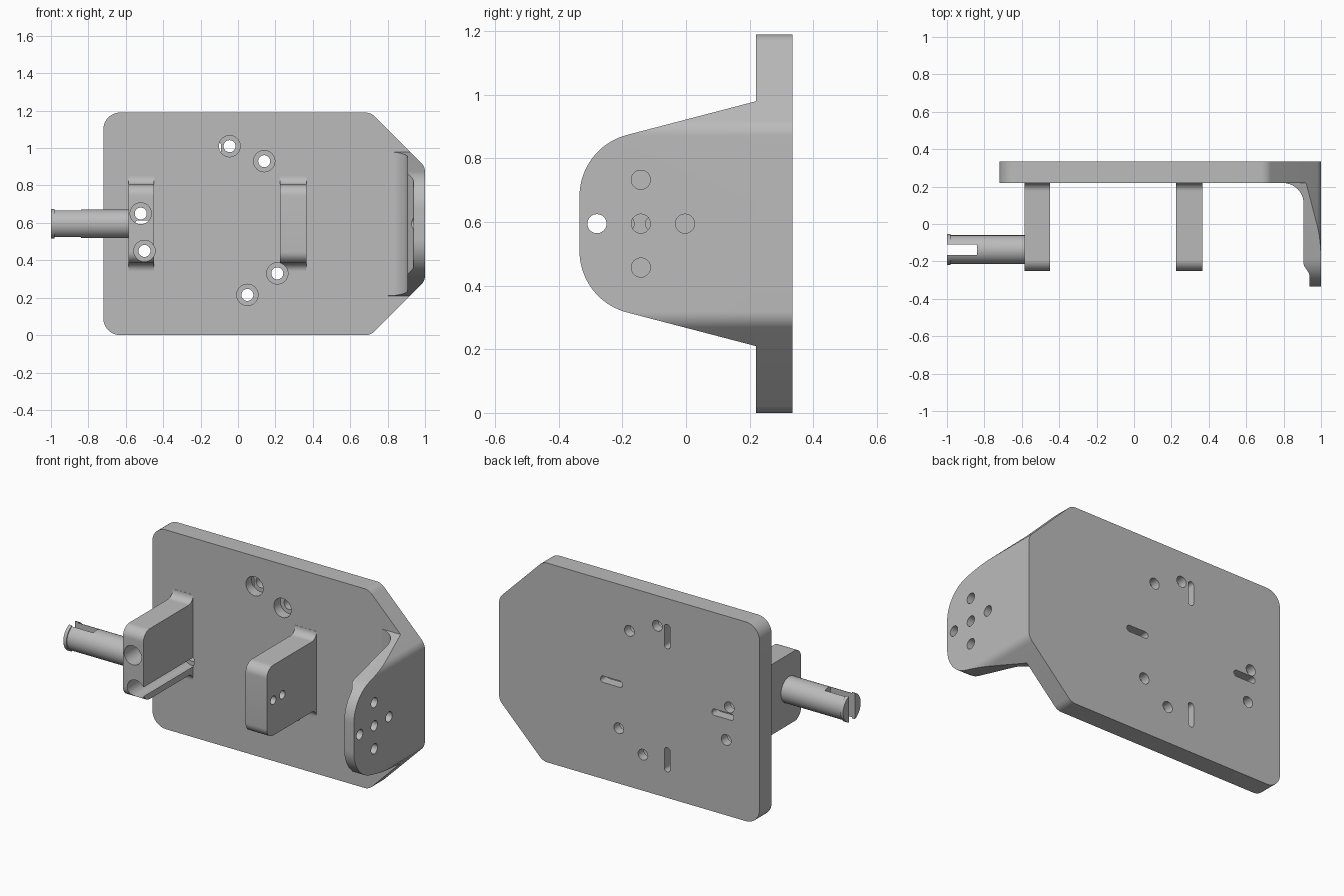
import bpy, bmesh, math
from mathutils import Vector, Matrix

old = bpy.data.objects.get("Cube")
if old:
    bpy.data.objects.remove(old, do_unlink=True)

grey = bpy.data.materials.new("plain grey")
grey.use_nodes = True
grey.diffuse_color = (0.5, 0.5, 0.5, 1)
grey.node_tree.nodes["Principled BSDF"].inputs["Base Color"].default_value = (0.5, 0.5, 0.5, 1)

MID = 0.595            # height of the symmetry line
FACE, BACK = 0.22, 0.335   # plate front and back


def rounded(corners, steps=10):
    """Outline from (u, v, radius) corners, each filleted."""
    out = []
    for i, (u, v, r) in enumerate(corners):
        p = Vector((u, v))
        if r == 0:
            out.append(p)
            continue
        a = (Vector(corners[i - 1][:2]) - p).normalized()
        b = (Vector(corners[(i + 1) % len(corners)][:2]) - p).normalized()
        half = a.angle(b) / 2
        centre = p + (a + b).normalized() * (r / math.sin(half))
        s = p + a * (r / math.tan(half)) - centre
        e = p + b * (r / math.tan(half)) - centre
        turn = s.angle_signed(e)
        for k in range(steps + 1):
            t = -turn * k / steps
            out.append(centre + Matrix.Rotation(t, 2) @ s)
    return out


def prism(name, outline, axis, lo, hi):
    """Extrude a 2D outline along one axis."""
    place = {"x": lambda u, v, d: (d, u, v),
             "y": lambda u, v, d: (u, d, v),
             "z": lambda u, v, d: (u, v, d)}[axis]
    bm = bmesh.new()
    ends = [[bm.verts.new(place(u, v, d)) for u, v in outline] for d in (lo, hi)]
    n = len(outline)
    bm.faces.new(ends[0])
    bm.faces.new(ends[1])
    for i in range(n):
        j = (i + 1) % n
        bm.faces.new((ends[0][i], ends[0][j], ends[1][j], ends[1][i]))
    bmesh.ops.recalc_face_normals(bm, faces=bm.faces)
    me = bpy.data.meshes.new(name)
    bm.to_mesh(me)
    bm.free()
    me.materials.append(grey)
    ob = bpy.data.objects.new(name, me)
    bpy.context.collection.objects.link(ob)
    return ob


def disc(u, v, r, n=32):
    return [(u + r * math.cos(math.tau * i / n), v + r * math.sin(math.tau * i / n))
            for i in range(n)]


def box(u0, u1, v0, v1, r=0):
    return rounded([(u0, v0, r), (u1, v0, r), (u1, v1, r), (u0, v1, r)])


def carve(ob, tools, mode="DIFFERENCE"):
    """Apply booleans one after another and drop the cutters."""
    bpy.context.view_layer.objects.active = ob
    for tool in tools:
        tool.hide_render = True
        mod = ob.modifiers.new("cut", "BOOLEAN")
        mod.operation, mod.solver, mod.object = mode, "EXACT", tool
        bpy.ops.object.modifier_apply(modifier=mod.name)
        bpy.data.objects.remove(tool, do_unlink=True)


def mirrored(half):
    """Close a lower half outline by mirroring it about MID."""
    return half + [(u, 2 * MID - v, r) for u, v, r in reversed(half)]


# Base plate with two clipped corners
plate_outline = rounded(mirrored([(-0.72, 0, 0.09), (0.71, 0, 0.07), (1, 0.29, 0.07)]))
plate = prism("base_plate", plate_outline, "y", FACE, BACK)

# Counterbored screw holes
screws = [(-0.045, 1.01), (0.14, 0.93), (0.21, 0.33), (0.05, 0.215),
          (-0.52, 0.65), (-0.5, 0.45)]


def screw_cutters(spots):
    cuts = []
    for u, v in spots:
        cuts.append(prism("bore", disc(u, v, 0.057), "y", -0.4, 0.28))
        cuts.append(prism("hole", disc(u, v, 0.032), "y", -0.4, 0.4))
    return cuts


carve(plate, screw_cutters(screws))

# Four radial blind slots in the back
cx, near, far, w = -0.11, 0.295, 0.44, 0.019
slots = []
for s in (-1, 1):
    a, b = sorted((s * near, s * far))
    slots.append(prism("slot", box(cx + a, cx + b, MID - w, MID + w, w * 0.98), "y", 0.275, 0.4))
    slots.append(prism("slot", box(cx - w, cx + w, MID + a, MID + b, w * 0.98), "y", 0.275, 0.4))
carve(plate, slots)

# Two lugs with rounded noses and filleted roots
h, f = 0.21, 0.045
lug_outline = rounded(mirrored([(FACE, MID - h - f, 0), (FACE - 0.001, MID - h - f, 0),
                                (FACE - 0.001, MID - h, f * 0.98), (-0.25, MID - h, 0.06)]))
left_lug = prism("left_lug", lug_outline, "x", 0.225, 0.365)
right_lug = prism("right_lug", lug_outline, "x", -0.585, -0.45)
carve(left_lug, [prism("hole", disc(y, MID, 0.025), "x", 0.1, 0.5) for y in (-0.188, -0.102)]
      + screw_cutters(screws[2:3]))
carve(right_lug, screw_cutters(screws[4:]))

# Side flange: thickness profile trimmed by side profile and plate outline
flange = prism("side_flange", rounded([
    (1, FACE, 0), (1, -0.335, 0), (0.937, -0.335, 0), (0.937, -0.265, 0.02),
    (0.907, -0.22, 0.03), (0.907, FACE - 0.001, 0.11), (0.79, FACE - 0.001, 0),
    (0.79, FACE, 0)]), "z", 0, 1.19)
side = rounded(mirrored([(0.3, 0.19, 0), (FACE, 0.21, 0), (-0.335, 0.355, 0.2)]), 20)
carve(flange, [prism("side_trim", side, "x", 0.5, 1.5),
               prism("end_trim", plate_outline, "y", -1, 1)], "INTERSECT")
spots = [(-0.28, MID), (-0.142, MID), (-0.003, MID), (-0.142, MID + 0.138), (-0.142, MID - 0.138)]
carve(flange, [prism("hole", disc(y, z, 0.03), "x", 0.7, 1.2) for y, z in spots])

# Split pin with a lipped end
PY = -0.137
pin = prism("pin_shaft", disc(PY, MID, 0.077, 48), "x", -0.985, -0.585)
lip = prism("pin_lip", disc(PY, MID, 0.083, 48), "x", -1, -0.98)
carve(pin, [lip], "UNION")
carve(pin, [prism("split", box(-1.1, -0.84, PY - 0.028, PY + 0.028), "z", 0, 1.2)])

# Smooth curved walls, keep edges crisp
bpy.ops.object.select_all(action="DESELECT")
for ob in (plate, left_lug, right_lug, flange, pin):
    ob.select_set(True)
bpy.context.view_layer.objects.active = plate
bpy.ops.object.shade_smooth_by_angle(angle=math.radians(30))
